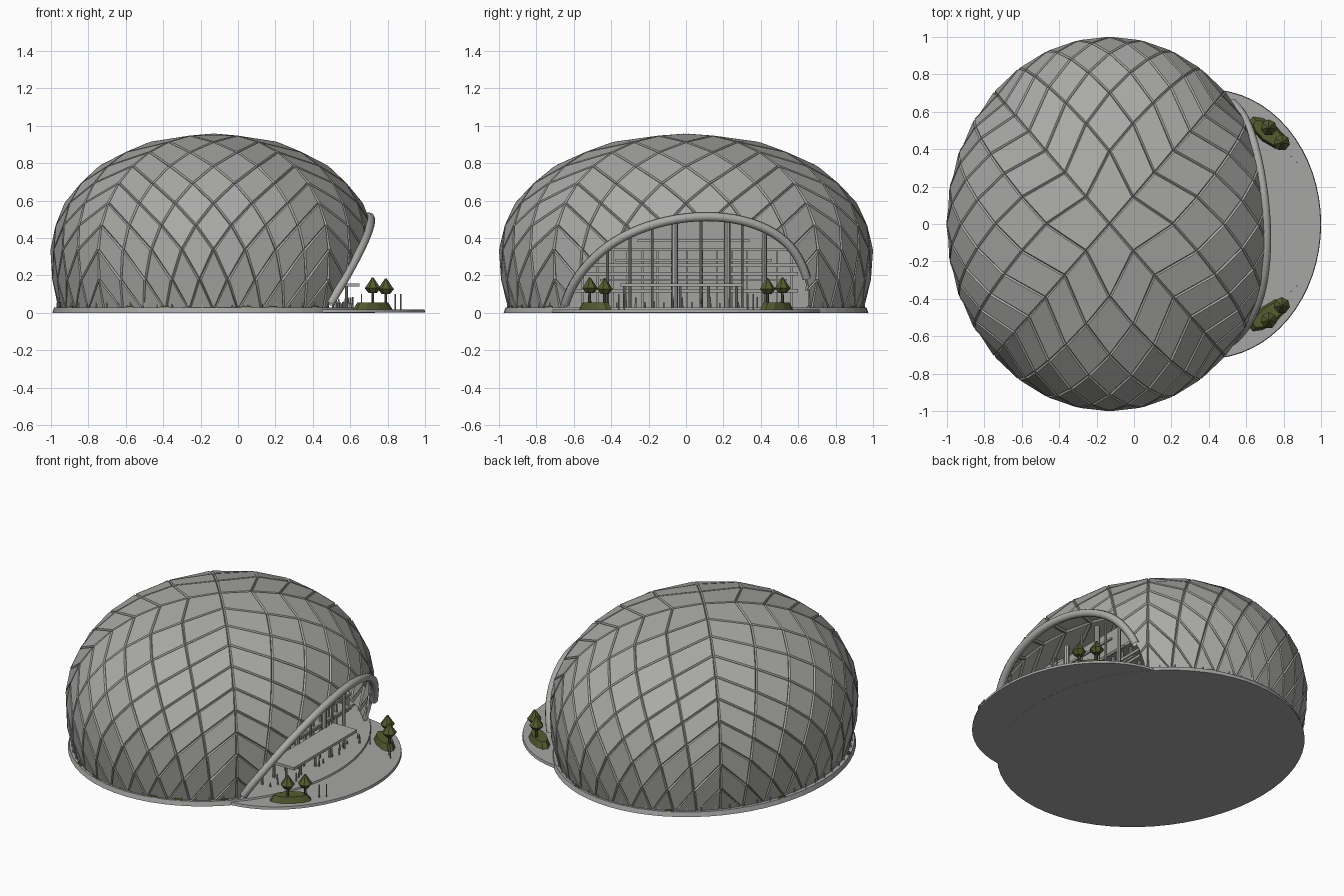
import bpy, bmesh, math, random
from mathutils import Vector, Matrix

random.seed(4)
if "Cube" in bpy.data.objects:
    bpy.data.objects.remove(bpy.data.objects["Cube"], do_unlink=True)


def material(name, rgb):
    m = bpy.data.materials.new(name)
    m.use_nodes = True
    col = (*rgb, 1)
    m.diffuse_color = col
    node = m.node_tree.nodes["Principled BSDF"]
    node.inputs["Base Color"].default_value = col
    node.inputs["Roughness"].default_value = 0.9
    return m


GREY = material("shell grey", (0.4, 0.4, 0.385))
STONE = material("paving grey", (0.38, 0.38, 0.375))
INSIDE = material("interior grey", (0.36, 0.36, 0.35))
LEAF = material("leaf green", (0.09, 0.105, 0.03))
BARK = material("bark", (0.09, 0.075, 0.04))

CX, RX, RY = -0.13, 0.865, 0.993      # dome centre and radii
WAIST, UP, DOWN = 0.3, 0.65, 0.865    # widest height, height above, curve below
SKEW, SLOPE, CUT_X, CUT_Z = -0.2, 0.48, 0.47, 0.03


def finish(bm, name, mat):
    me = bpy.data.meshes.new(name)
    bm.to_mesh(me)
    bm.free()
    me.materials.append(mat)
    ob = bpy.data.objects.new(name, me)
    bpy.context.collection.objects.link(ob)
    return ob


def add_box(bm, lo, hi):
    lo, hi = Vector(lo), Vector(hi)
    m = Matrix.Translation((lo + hi) / 2) @ Matrix.Diagonal((*(hi - lo), 1))
    bmesh.ops.create_cube(bm, size=1, matrix=m)


def add_cone(bm, x, y, z0, z1, r0, r1, sides=8, stretch=(1, 1), turn=0):
    m = (Matrix.Translation((x, y, (z0 + z1) / 2)) @ Matrix.Rotation(turn, 4, "Z")
         @ Matrix.Diagonal((*stretch, 1, 1)))
    bmesh.ops.create_cone(bm, cap_ends=True, segments=sides, radius1=r0,
                          radius2=r1, depth=z1 - z0, matrix=m)


# Dome shell: a diamond lattice wrapped from a square onto the dome
def dome_point(a, b):
    if a == 0 and b == 0:
        r, phi = 0, 0
    elif abs(a) > abs(b):
        r, phi = a, math.pi / 4 * b / a
    else:
        r, phi = b, math.pi / 2 - math.pi / 4 * a / b
    t = abs(r) * math.radians(109)
    s, c = math.sin(t) ** 0.95, math.cos(t)
    z = WAIST + (UP * c ** 0.95 if c > 0 else DOWN * c)
    sign = 1 if r >= 0 else -1
    return Vector((CX + RX * s * sign * math.cos(phi), RY * s * sign * math.sin(phi), z))


H = 10
bm = bmesh.new()
lattice = {}
for i in range(-H, H + 1):
    for j in range(-H, H + 1):
        if (i + j) % 2 == 0:
            lattice[i, j] = bm.verts.new(dome_point(i / H, j / H))
for i in range(-H, H + 1):
    for j in range(-H, H + 1):
        if (i + j) % 2:
            ring = [(i + 1, j), (i, j + 1), (i - 1, j), (i, j - 1)]
            f = bm.faces.new([lattice[k] for k in ring if k in lattice])
            f.normal_update()
            if f.normal.dot(f.calc_center_median() - Vector((CX, 0, WAIST))) < 0:
                f.normal_flip()
panels = list(bm.faces)
bmesh.ops.inset_individual(bm, faces=panels, thickness=0.009, depth=0.009)

# Cut the slanted entrance opening
for v in bm.verts:
    v.co.x -= SKEW * v.co.z * v.co.y
bmesh.ops.bisect_plane(bm, geom=bm.verts[:] + bm.edges[:] + bm.faces[:],
                       plane_co=(CUT_X, 0, CUT_Z), plane_no=(1, 0, -SLOPE), clear_outer=True)
for v in bm.verts:
    v.co.x += SKEW * v.co.z * v.co.y
shell = finish(bm, "dome_shell", GREY)
mod = shell.modifiers.new("thickness", "SOLIDIFY")
mod.thickness, mod.offset = 0.02, -1


# Entrance arch follows the edge of the opening
def cut_x(y, z):
    return CUT_X + SLOPE * (z - CUT_Z) + SKEW * z * y


def dome_x(y, z):
    h = (z - WAIST) / (UP if z > WAIST else DOWN)
    rho = math.sqrt(max(0, 1 - abs(h) ** 2.1))
    return CX + RX * math.sqrt(max(0, rho * rho - (y / RY) ** 2))


def arch_z(y):
    lo, hi = 0.0, 0.6
    for _ in range(30):
        mid = (lo + hi) / 2
        if dome_x(y, mid) > cut_x(y, mid):
            lo = mid
        else:
            hi = mid
    return lo


cu = bpy.data.curves.new("entrance_arch", "CURVE")
cu.dimensions = "3D"
cu.bevel_depth, cu.bevel_resolution = 0.024, 2
sp = cu.splines.new("POLY")
COUNT = 40
sp.points.add(COUNT)
for n in range(COUNT + 1):
    y = -0.645 * math.cos(math.pi * n / COUNT)
    z = arch_z(y)
    sp.points[n].co = (cut_x(y, z) + 0.01, y, z + 0.005, 1)
cu.materials.append(GREY)
bpy.context.collection.objects.link(bpy.data.objects.new("entrance_arch", cu))

# Ground slab and forecourt
bm = bmesh.new()
add_cone(bm, CX, 0, 0, 0.028, 1, 0.99, 64, (0.862, 0.975))
finish(bm, "ground_slab", STONE)
bm = bmesh.new()
add_cone(bm, 0.4, 0, 0.001, 0.018, 1, 0.995, 64, (0.6, 0.72))
finish(bm, "forecourt", STONE)

# Interior wall, floors and stepped galleries
bm = bmesh.new()
add_box(bm, (0.28, -0.72, 0.02), (0.3, 0.72, 0.58))
for z in (0.11, 0.2, 0.245, 0.33):
    add_box(bm, (0.29, -0.6, z), (0.4, 0.6, z + 0.018))
for n in range(15):
    y = -0.56 + n * 0.08
    add_box(bm, (0.36, y, 0.02), (0.375, y + 0.012, 0.33))
finish(bm, "interior_galleries", INSIDE)

# Facade columns, beams and entrance canopy
bm = bmesh.new()
for y, r in ((-0.42, 0.008), (-0.3, 0.008), (-0.18, 0.006), (-0.06, 0.017),
             (0.08, 0.007), (0.22, 0.017), (0.3, 0.007), (0.42, 0.012)):
    add_cone(bm, 0.47, y, 0.02, arch_z(y) + 0.01, r, r)
for z, w in ((0.17, 0.5), (0.275, 0.42), (0.38, 0.3)):
    add_box(bm, (0.45, -w + 0.04, z), (0.462, w + 0.04, z + 0.012))
finish(bm, "facade_frame", GREY)
bm = bmesh.new()
add_box(bm, (0.48, -0.35, 0.14), (0.65, 0.3, 0.158))
for y in (-0.33, -0.18, -0.03, 0.12, 0.27):
    add_cone(bm, 0.58, y, 0.015, 0.145, 0.007, 0.007)
finish(bm, "entrance_canopy", GREY)

# Bollards on the forecourt and railing posts around the dome
bm = bmesh.new()
for n in range(18):
    y = -0.42 + n * 0.05
    add_cone(bm, random.uniform(0.5, 0.62), y, 0.015, random.uniform(0.05, 0.09), 0.006, 0.004, 5)
for side in (-1, 1):
    for x, y in ((0.84, 0.36), (0.87, 0.33), (0.66, 0.42)):
        add_cone(bm, x, side * y, 0.015, 0.1, 0.004, 0.004, 5)
for n in range(48):
    a = math.radians(50 + n * 260 / 47)
    add_cone(bm, CX + 0.838 * math.cos(a), 0.953 * math.sin(a), 0.02, 0.055, 0.004, 0.004, 5)
finish(bm, "posts", STONE)

# Planting beds with pairs of trees, mirrored across the entrance
for side, label in ((-1, "right"), (1, "left")):
    bm = bmesh.new()
    add_cone(bm, 0.72, side * 0.485, 0.015, 0.055, 0.13, 0.1, 10, (1, 0.42), -side * 0.66)
    finish(bm, label + "_planting_bed", LEAF)
    crown, trunk = bmesh.new(), bmesh.new()
    for x, y, h in ((0.72, 0.515, 0.19), (0.79, 0.435, 0.185)):
        add_cone(trunk, x, side * y, 0.04, 0.12, 0.009, 0.007, 6)
        add_cone(crown, x, side * y, h - 0.085, h - 0.058, 0.022, 0.044, 7)
        add_cone(crown, x, side * y, h - 0.058, h - 0.03, 0.044, 0.024, 7)
        add_cone(crown, x, side * y, h - 0.03, h, 0.024, 0.004, 7)
    finish(crown, label + "_tree_crowns", LEAF)
    finish(trunk, label + "_tree_trunks", BARK)

# Low shrubs along the slab edge
bm = bmesh.new()
for deg in (70, 115, 160, 205, 238, 252, 282, 292, 310):
    a = math.radians(deg)
    add_cone(bm, CX + 0.842 * math.cos(a), 0.955 * math.sin(a), 0.02, 0.036,
             0.035, 0.022, 7, (1, 0.35), a + math.pi / 2)
finish(bm, "edge_shrubs", LEAF)
